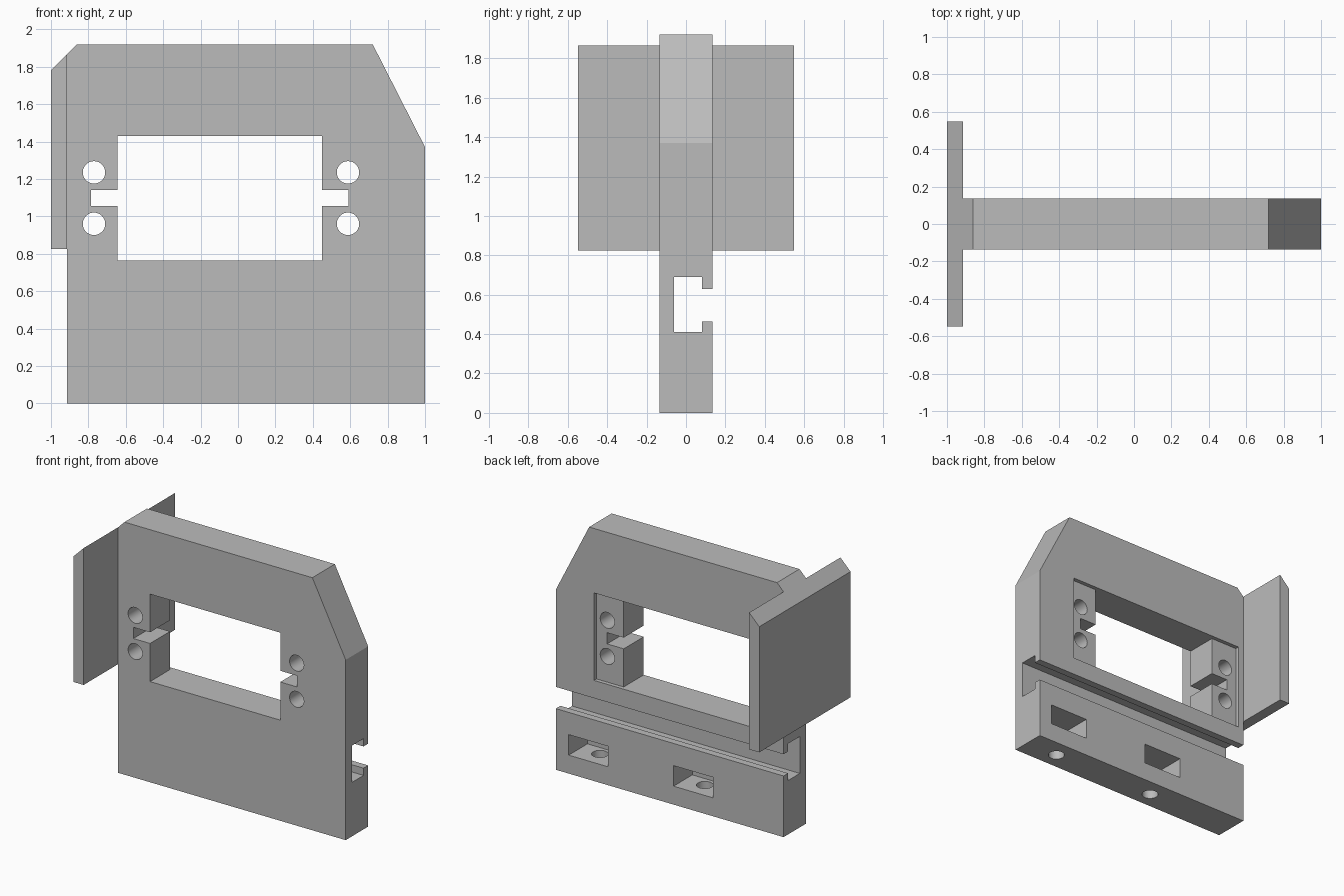
import bpy, bmesh, math
from mathutils import Vector

cube = bpy.data.objects.get("Cube")
if cube:
    bpy.data.objects.remove(cube, do_unlink=True)

grey = bpy.data.materials.new("plain grey")
grey.use_nodes = True
grey.diffuse_color = (0.5, 0.5, 0.5, 1)
grey.node_tree.nodes["Principled BSDF"].inputs["Base Color"].default_value = (0.5, 0.5, 0.5, 1)


def prism(name, outline, axis, low, high):
    """Extrude an outline along x (points y, z), y (points x, z) or z (points x, y)."""
    place = {"x": lambda a, b, d: (d, a, b),
             "y": lambda a, b, d: (a, d, b),
             "z": lambda a, b, d: (a, b, d)}[axis]
    bm = bmesh.new()
    face = bm.faces.new([bm.verts.new(place(a, b, low)) for a, b in outline])
    moved = bmesh.ops.extrude_face_region(bm, geom=[face])["geom"]
    verts = [v for v in moved if isinstance(v, bmesh.types.BMVert)]
    bmesh.ops.translate(bm, vec=Vector(place(0, 0, high - low)), verts=verts)
    bmesh.ops.recalc_face_normals(bm, faces=bm.faces)
    mesh = bpy.data.meshes.new(name)
    bm.to_mesh(mesh)
    bm.free()
    mesh.materials.append(grey)
    obj = bpy.data.objects.new(name, mesh)
    bpy.context.collection.objects.link(obj)
    return obj


def rect(a0, a1, b0, b1):
    return [(a0, b0), (a1, b0), (a1, b1), (a0, b1)]


def circle(a, b, radius, sides=40):
    turn = 2 * math.pi / sides
    return [(a + radius * math.cos(i * turn), b + radius * math.sin(i * turn))
            for i in range(sides)]


def combine(target, tool, operation="DIFFERENCE"):
    tool.hide_render = True
    mod = target.modifiers.new(tool.name, "BOOLEAN")
    mod.operation, mod.solver, mod.object = operation, "EXACT", tool
    bpy.context.view_layer.objects.active = target
    bpy.ops.object.modifier_apply(modifier=mod.name)
    bpy.data.objects.remove(tool, do_unlink=True)


HALF = 0.135            # half thickness of the plate
OUT = 0.3               # overshoot for cutters
FLANGE_IN = -0.915      # inner side of the flange
FLANGE_LOW = 0.825

# Upright plate with clipped corners
plate = prism("mounting_plate", [
    (FLANGE_IN, 0), (1, 0), (1, 1.37), (0.72, 1.92), (-0.86, 1.92),
    (-1, 1.78), (-1, FLANGE_LOW), (FLANGE_IN, FLANGE_LOW)], "y", -HALF, HALF)

# Side flange with a bevelled top
flange = prism("side_flange", [
    (-1, FLANGE_LOW), (FLANGE_IN, FLANGE_LOW), (FLANGE_IN, 1.865), (-1, 1.78)],
    "y", -0.548, 0.548)
combine(plate, flange, "UNION")

# Shallow recess in the back around the window
W0, W1, LOW, TOP = -0.645, 0.45, 0.765, 1.43
combine(plate, prism("recess_cutter", rect(-0.87, 0.68, LOW, TOP), "y", HALF - 0.03, OUT))

# Window with a cable notch on each side
N0, N1 = 1.055, 1.14
window = [(W0, LOW), (W1, LOW), (W1, N0), (0.59, N0), (0.59, N1), (W1, N1),
          (W1, TOP), (W0, TOP), (W0, N1), (-0.785, N1), (-0.785, N0), (W0, N0)]
combine(plate, prism("window_cutter", window, "y", -OUT, OUT))

# Four screw holes beside the window
for x in (-0.77, 0.588):
    for z in (0.96, 1.235):
        combine(plate, prism("screw_cutter", circle(x, z, 0.06), "y", -OUT, OUT))

# T-shaped rail slot along the back
slot = [(-0.06, 0.41), (0.08, 0.41), (0.08, 0.465), (OUT, 0.465),
        (OUT, 0.63), (0.08, 0.63), (0.08, 0.69), (-0.06, 0.69)]
combine(plate, prism("slot_cutter", slot, "x", -1.2, 1.2))

# Nut pockets in the back, each with a bolt hole from below
for x in (0.727, -0.155):
    combine(plate, prism("pocket_cutter", rect(x - 0.165, x + 0.165, 0.14, 0.296),
                         "y", -0.09, OUT))
    combine(plate, prism("bolt_cutter", circle(x, -0.005, 0.058), "z", -0.1, 0.2))

# Smooth hole walls, sharp edges elsewhere
bpy.ops.object.select_all(action="DESELECT")
plate.select_set(True)
bpy.context.view_layer.objects.active = plate
bpy.ops.object.shade_smooth_by_angle(angle=math.radians(25))
